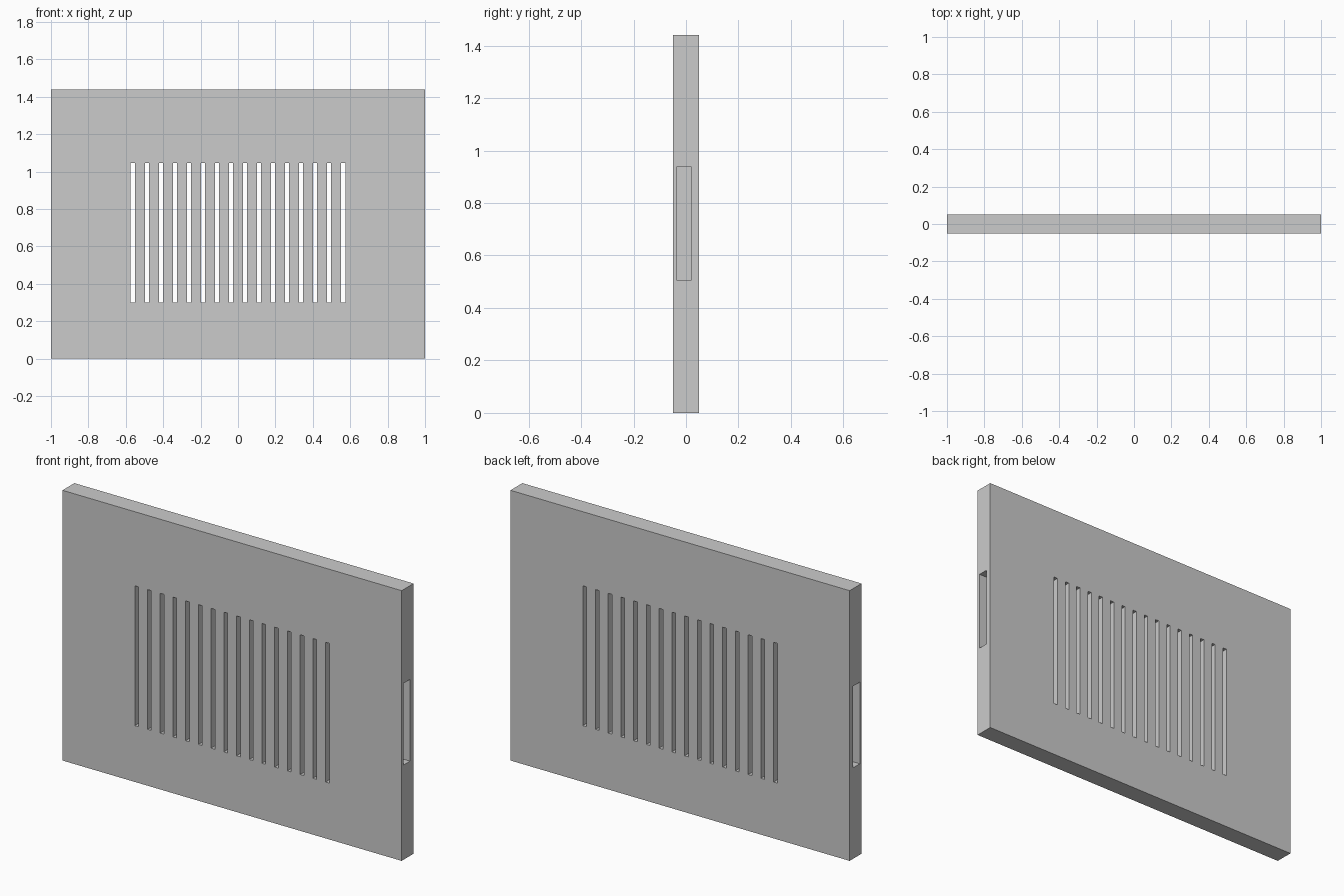
import bpy, bmesh
from mathutils import Matrix, Vector

if "Cube" in bpy.data.objects:
    bpy.data.objects.remove(bpy.data.objects["Cube"])


def make_boxes(name, boxes):
    """One object from a list of (min corner, max corner) boxes."""
    bm = bmesh.new()
    for low, high in boxes:
        low, high = Vector(low), Vector(high)
        size = high - low
        mat = Matrix.Translation((low + high) / 2) @ Matrix.Diagonal((*size, 1))
        bmesh.ops.create_cube(bm, size=1, matrix=mat)
    mesh = bpy.data.meshes.new(name)
    bm.to_mesh(mesh)
    bm.free()
    obj = bpy.data.objects.new(name, mesh)
    bpy.context.collection.objects.link(obj)
    return obj


def cut(target, cutter):
    mod = target.modifiers.new(cutter.name, 'BOOLEAN')
    mod.operation = 'DIFFERENCE'
    mod.solver = 'EXACT'
    mod.object = cutter
    cutter.hide_render = True
    cutter.display_type = 'WIRE'
    cutter.hide_set(True)


# Flat panel
panel = make_boxes("vent_panel", [((-1, -0.05, 0), (1, 0.05, 1.44))])

# Row of vertical vent slots, cut right through
COUNT, PITCH, HALF = 16, 0.075, 0.011
slots = []
for i in range(COUNT):
    x = (i - (COUNT - 1) / 2) * PITCH
    slots.append(((x - HALF, -0.1, 0.30), (x + HALF, 0.1, 1.045)))
cut(panel, make_boxes("slot_cutter", slots))

# Grip recess in each side edge
DEPTH = 0.06
cut(panel, make_boxes("grip_cutter", [
    ((1 - DEPTH, -0.035, 0.505), (1.1, 0.02, 0.94)),
    ((-1.1, -0.035, 0.485), (-1 + DEPTH, 0.02, 0.92)),
]))
